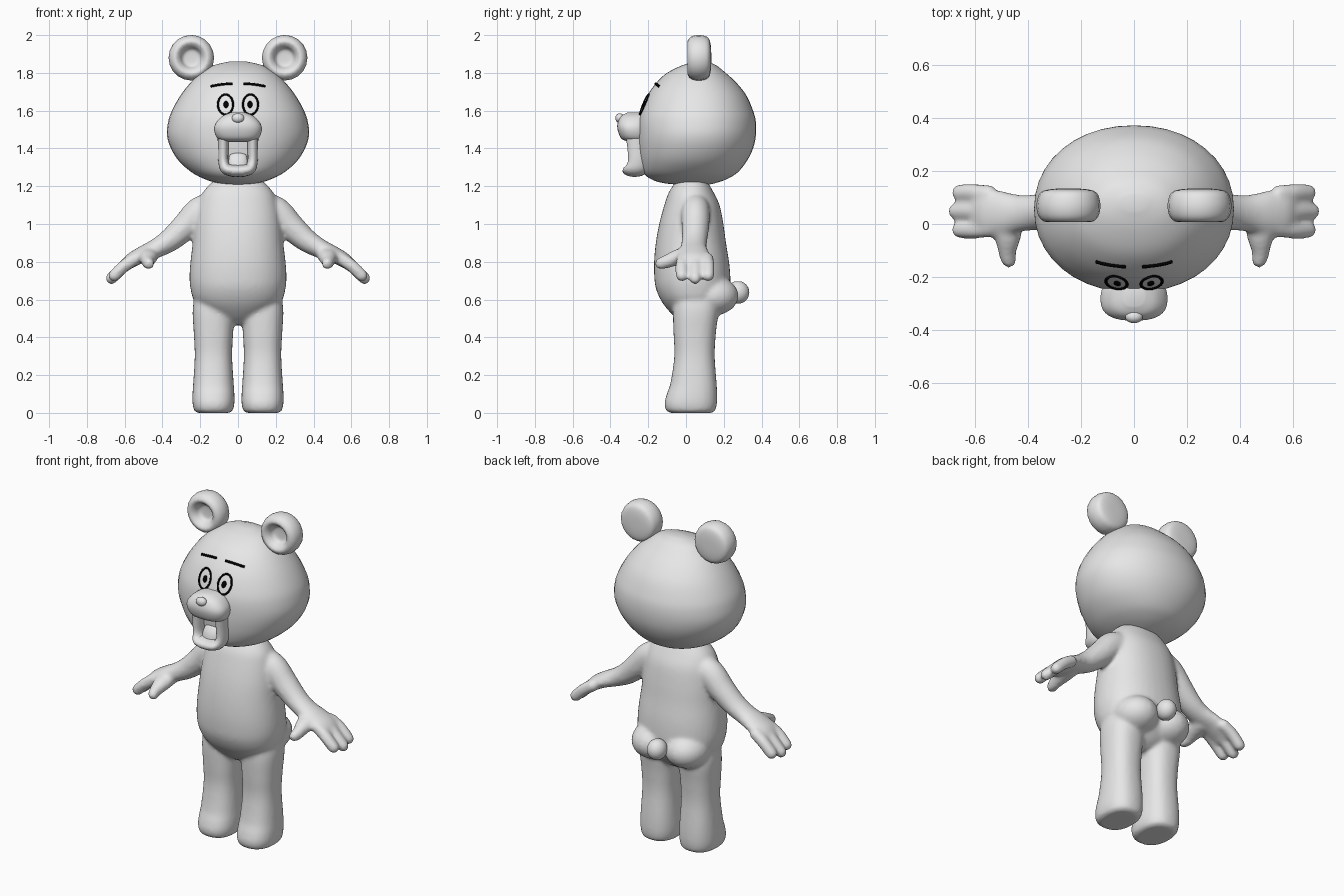
import bpy, bmesh, math
from mathutils import Vector
from mathutils.bvhtree import BVHTree

if "Cube" in bpy.data.objects:
    bpy.data.objects.remove(bpy.data.objects["Cube"])


def material(name, rgb):
    m = bpy.data.materials.new(name)
    m.diffuse_color = (*rgb, 1)
    m.use_nodes = True
    m.node_tree.nodes["Principled BSDF"].inputs["Base Color"].default_value = m.diffuse_color
    return m


GREY = material("light_grey", (0.8, 0.8, 0.8))
BLACK = material("black", (0, 0, 0))


def spline(rows, steps=4):
    """Smooth interpolation through rows of numbers."""
    out = []
    for i in range(len(rows) - 1):
        a, b, c, d = (rows[max(i - 1, 0)], rows[i], rows[i + 1],
                      rows[min(i + 2, len(rows) - 1)])
        for s in range(steps):
            t = s / steps
            out.append([q + 0.5 * t * (r - p + t * (2 * p - 5 * q + 4 * r - w + t * (3 * (q - r) + w - p)))
                        for p, q, r, w in zip(a, b, c, d)])
    return out + [list(rows[-1])]


def oval(c, u, v, n=32, power=2.0):
    pts = []
    for i in range(n):
        a = 2 * math.pi * i / n
        ca, sa = math.cos(a), math.sin(a)
        pts.append(c + u * math.copysign(abs(ca) ** (2 / power), ca)
                   + v * math.copysign(abs(sa) ** (2 / power), sa))
    return pts


def stack(rows, power=2.0):
    """Rings from rows of (height, half width, front y, back y)."""
    return [oval(Vector((0, (f + b) / 2, z)), Vector((w, 0, 0)), Vector((0, (b - f) / 2, 0)), 40, power)
            for z, w, f, b in spline(rows)]


def limb(rows, u, n=20):
    """Rings from rows of (x, y, z, radius along u, radius across), round tip."""
    pts = spline(rows)
    u = Vector(u)
    rings = []
    for i, p in enumerate(pts):
        t = (Vector(pts[min(i + 1, len(pts) - 1)][:3]) - Vector(pts[max(i - 1, 0)][:3])).normalized()
        v = t.cross(u).normalized()
        rings.append(oval(Vector(p[:3]), u * p[3], v * p[4], n))
    for a in (25, 50, 70, 85):
        a = math.radians(a)
        k = math.cos(a)
        rings.append(oval(Vector(p[:3]) + t * min(p[3], p[4]) * math.sin(a), u * p[3] * k, v * p[4] * k, n))
    return rings


def ball(c, r):
    rows = []
    for i in range(1, 16):
        a = math.pi * i / 16
        s = math.sin(a)
        rows.append(oval(Vector(c) - Vector((0, 0, r[2] * math.cos(a))),
                         Vector((r[0] * s, 0, 0)), Vector((0, r[1] * s, 0)), 24))
    return rows


def flip(rings):
    return [[Vector((-p.x, p.y, p.z)) for p in r] for r in rings]


def build(name, parts, mat=GREY):
    """One object from a list of lofted ring stacks."""
    bm = bmesh.new()
    for rings in parts:
        vs = [[bm.verts.new(p) for p in r] for r in rings]
        n = len(vs[0])
        for a, b in zip(vs, vs[1:]):
            for i in range(n):
                bm.faces.new((a[i], a[(i + 1) % n], b[(i + 1) % n], b[i]))
        bm.faces.new(vs[0])
        bm.faces.new(vs[-1])
    bmesh.ops.recalc_face_normals(bm, faces=bm.faces)
    me = bpy.data.meshes.new(name)
    bm.to_mesh(me)
    bm.free()
    me.materials.append(mat)
    me.shade_smooth()
    ob = bpy.data.objects.new(name, me)
    bpy.context.collection.objects.link(ob)
    return ob


# Head
head = build("head", [stack([
    (1.205, .03, .0, .1), (1.215, .1, -.11, .15), (1.235, .17, -.18, .21),
    (1.27, .24, -.225, .27), (1.33, .31, -.245, .32), (1.40, .355, -.255, .355),
    (1.47, .376, -.258, .37), (1.54, .37, -.255, .37), (1.60, .35, -.24, .355),
    (1.68, .305, -.205, .32), (1.75, .25, -.155, .265), (1.80, .195, -.10, .21),
    (1.84, .13, -.02, .16), (1.86, .045, .05, .11)], 2.1)])

# Ears: turned discs with a hollow front
ear = [oval(Vector((.247, y, 1.88)), Vector((r, 0, 0)), Vector((0, 0, r)), 20) for r, y in spline([
    (.002, .058), (.035, .056), (.05, .045), (.062, .024), (.085, .008), (.108, .022),
    (.119, .05), (.119, .085), (.104, .12), (.06, .132), (.002, .134)], 3)]
build("ear_right", [ear])
build("ear_left", [flip(ear)])

# Muzzle, nose and open jaw
build("muzzle", [stack([
    (1.435, .06, -.30, -.2), (1.45, .105, -.34, -.2), (1.49, .125, -.36, -.2),
    (1.53, .12, -.363, -.2), (1.57, .085, -.345, -.2), (1.59, .04, -.31, -.2)], 2.6)])
build("nose", [ball((0, -.35, 1.56), (.033, .024, .026))])
jaw = limb([(.078, -.265, 1.47, .055, .03), (.078, -.26, 1.40, .05, .028),
            (.077, -.258, 1.33, .05, .027), (.06, -.27, 1.29, .063, .03),
            (0, -.272, 1.281, .064, .031), (-.03, -.272, 1.281, .064, .031)], (0, 1, 0))
build("jaw", [jaw, flip(jaw)])
build("tongue", [limb([(0, -.27, 1.28, .05, .025), (0, -.262, 1.33, .05, .022),
                       (0, -.25, 1.36, .046, .016)], (1, 0, 0))])

# Torso, legs, arms and hands fused into one skin
torso = stack([
    (.465, .03, .0, .1), (.50, .11, -.05, .15), (.55, .19, -.10, .19),
    (.60, .235, -.135, .22), (.66, .252, -.16, .235), (.72, .257, -.168, .235),
    (.80, .252, -.169, .228), (.90, .24, -.16, .212), (1.0, .23, -.142, .198),
    (1.1, .212, -.115, .178), (1.17, .185, -.09, .145), (1.23, .13, -.05, .11)], 2.2)
leg = [[p + Vector((.13, 0, 0)) for p in r] for r in stack([
    (.0, .085, -.085, .135), (.012, .102, -.105, .155), (.05, .111, -.114, .164),
    (.10, .111, -.102, .165), (.16, .107, -.082, .162), (.30, .099, -.062, .152),
    (.42, .104, -.066, .158), (.55, .11, -.068, .17), (.66, .09, -.05, .14)], 2.4)]
arm = limb([
    (.12, .05, 1.09, .075, .08), (.20, .05, 1.06, .077, .085), (.28, .05, .985, .073, .073),
    (.36, .045, .915, .068, .062), (.43, .04, .873, .07, .052), (.50, .04, .842, .085, .044),
    (.56, .042, .81, .09, .04), (.59, .045, .785, .085, .032)], (0, 1, 0))
fingers = [limb([(.53, .045 + (y - .045) * .9, .825, .034, .034), (.60, y, .78, .034, .034),
                 (.655 + e, y, .727 - e, .033, .033)], (0, 1, 0), 14)
           for y, e in ((.118, .0), (.048, .014), (-.022, .0))]
thumb = limb([(.475, .02, .842, .06, .045), (.475, -.05, .822, .05, .042),
              (.478, -.10, .802, .036, .036), (.474, -.135, .79, .031, .032)], (1, 0, 0), 14)
buttock = ball((.11, .14, .62), (.125, .138, .105))
side = [leg, arm, thumb, buttock] + fingers
body = build("body", [torso] + side + [flip(s) for s in side])
fuse = body.modifiers.new("fuse", 'REMESH')
fuse.mode = 'VOXEL'
fuse.voxel_size = .011
fuse.use_smooth_shade = True
soft = body.modifiers.new("soften", 'SMOOTH')
soft.factor = .5
soft.iterations = 8

# Tail
build("tail", [ball((0, .275, .638), (.055, .06, .06))])

# Painted face lines laid on the head surface
tree = BVHTree.FromPolygons([v.co for v in head.data.vertices],
                            [tuple(p.vertices) for p in head.data.polygons])


def on_face(x, z, lift=0.0):
    hit, normal, _, _ = tree.ray_cast(Vector((x, -1, z)), Vector((0, 1, 0)))
    return hit + normal * lift


def stroke(name, points, radius, closed=False):
    cu = bpy.data.curves.new(name, 'CURVE')
    cu.dimensions = '3D'
    cu.bevel_depth = radius
    cu.bevel_resolution = 2
    cu.use_fill_caps = True
    sp = cu.splines.new('POLY')
    sp.points.add(len(points) - 1)
    for sp_pt, p in zip(sp.points, points):
        sp_pt.co = (*p, 1)
    sp.use_cyclic_u = closed
    cu.materials.append(BLACK)
    bpy.context.collection.objects.link(bpy.data.objects.new(name, cu))


def eye_ring(cx, rx, rz, lift, n=32):
    return [on_face(cx + rx * math.cos(2 * math.pi * i / n), 1.632 + rz * math.sin(2 * math.pi * i / n), lift)
            for i in range(n)]


for s, tag in ((1, "right"), (-1, "left")):
    stroke("eye_outline_" + tag, eye_ring(s * .066, .04, .053, .001), .0055, True)
    build("pupil_" + tag, [[eye_ring(s * .063, .013 * k, .018 * k, h)
                            for k, h in ((1, -.002), (1, .003), (.5, .005))]][0:1], BLACK)
    stroke("brow_" + tag, [on_face(s * (.03 + .113 * i / 12),
                                   1.742 - .003 * (i / 12) - .011 * (i / 12) ** 2, .001)
                           for i in range(13)], .007)
